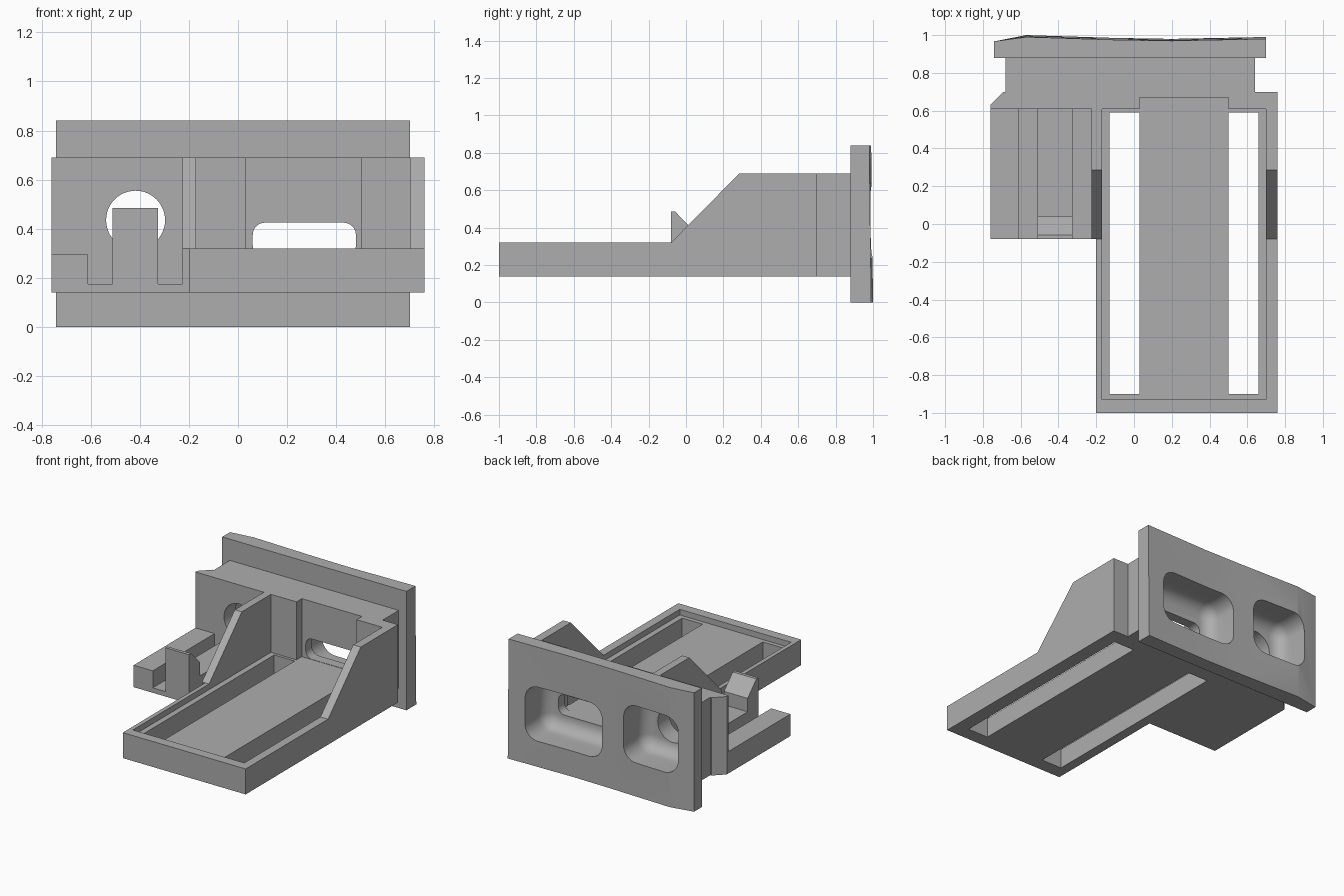
import bpy
import bmesh
import math

cube = bpy.data.objects.get("Cube")
if cube:
    bpy.data.objects.remove(cube, do_unlink=True)

grey = bpy.data.materials.new("plain grey")
grey.use_nodes = True
tone = (0.42, 0.42, 0.42, 1)
grey.diffuse_color = tone
grey.node_tree.nodes["Principled BSDF"].inputs["Base Color"].default_value = tone

# How a profile point plus a depth becomes a position, for each extrusion axis
PLACE = {"x": lambda p, d: (d, p[0], p[1]),
         "y": lambda p, d: (p[0], d, p[1]),
         "z": lambda p, d: (p[0], p[1], d)}


def finish(name, bm):
    bmesh.ops.recalc_face_normals(bm, faces=bm.faces)
    mesh = bpy.data.meshes.new(name)
    bm.to_mesh(mesh)
    bm.free()
    mesh.materials.append(grey)
    obj = bpy.data.objects.new(name, mesh)
    bpy.context.collection.objects.link(obj)
    return obj


def prism(name, axis, points, low, high):
    bm = bmesh.new()
    ends = [[bm.verts.new(PLACE[axis](p, d)) for p in points] for d in (low, high)]
    for ring in ends:
        bm.faces.new(ring)
    for i in range(len(points)):
        j = (i + 1) % len(points)
        bm.faces.new((ends[0][i], ends[0][j], ends[1][j], ends[1][i]))
    return finish(name, bm)


def box(name, x, y, z):
    return prism(name, "z", [(x[0], y[0]), (x[1], y[0]), (x[1], y[1]), (x[0], y[1])], *z)


def rounded_cutter(name, x, y, z, radius, floor_radius=0):
    """Box with rounded sides along y and an optional fillet on its front end."""
    obj = box(name, x, y, z)
    bm = bmesh.new()
    bm.from_mesh(obj.data)
    sides = [e for e in bm.edges if abs(e.verts[0].co.y - e.verts[1].co.y) > 0.01]
    bmesh.ops.bevel(bm, geom=sides, offset=radius, segments=8, profile=0.5, affect="EDGES")
    if floor_radius:
        rim = [e for e in bm.edges if all(v.co.y < y[0] + 0.001 for v in e.verts)]
        bmesh.ops.bevel(bm, geom=rim, offset=floor_radius, segments=6, profile=0.5, affect="EDGES")
    bm.to_mesh(obj.data)
    bm.free()
    return obj


def cut(obj, cutters):
    bpy.context.view_layer.objects.active = obj
    for cutter in cutters:
        mod = obj.modifiers.new("cut", "BOOLEAN")
        mod.operation = "DIFFERENCE"
        mod.solver = "EXACT"
        mod.object = cutter
        bpy.ops.object.modifier_apply(modifier=mod.name)


# Back plate with a slightly uneven rear face
plate = prism("back_plate", "z",
              [(-0.74, 0.88), (0.70, 0.88), (0.70, 0.99), (0.2, 0.98),
               (-0.1, 0.985), (-0.57, 1.0), (-0.74, 0.967)], 0, 0.84)
for v in plate.data.vertices:
    if v.co.z > 0.8 and v.co.y > 0.97:
        v.co.y -= 0.01

# Upright block with a front notch
block = prism("upright_block", "z",
              [(-0.76, 0.61), (-0.76, 0.63), (-0.69, 0.70), (-0.68, 0.70),
               (-0.68, 0.88), (0.64, 0.88), (0.64, 0.70), (0.76, 0.70),
               (0.76, 0.61), (0.50, 0.61), (0.50, 0.67), (0.03, 0.67),
               (0.03, 0.61)], 0.14, 0.69)

# Rear pockets, window and round hole
pockets = [rounded_cutter("wide_pocket_cutter", (-0.03, 0.57), (0.74, 1.1), (0.18, 0.56), 0.10, 0.09),
           rounded_cutter("narrow_pocket_cutter", (-0.63, -0.20), (0.74, 1.1), (0.235, 0.635), 0.10, 0.09)]
window = rounded_cutter("window_cutter", (0.06, 0.48), (0.5, 0.85), (0.282, 0.425), 0.05)
ring = [(-0.417 + 0.12 * math.cos(math.tau * i / 48), 0.435 + 0.12 * math.sin(math.tau * i / 48))
        for i in range(48)]
hole = prism("hole_cutter", "y", ring, 0.5, 0.85)
cut(plate, pockets)
cut(block, pockets + [window, hole])

# Tray with a shallow recess and two through slots
tray = box("tray", (-0.20, 0.76), (-1, 0.61), (0.14, 0.32))
recess = box("recess_cutter", (-0.17, 0.70), (-0.93, 0.7), (0.28, 0.5))
slots = [box("slot_cutter", x, (-0.90, 0.59), (0, 0.5)) for x in ((-0.13, 0.03), (0.50, 0.66))]
cut(tray, [recess] + slots)
tray_end = box("tray_floor_end", (0.03, 0.50), (0.61, 0.67), (0.14, 0.28))

# Sloping side walls
slope = [(-0.08, 0.14), (0.61, 0.14), (0.61, 0.69), (0.285, 0.69), (-0.08, 0.32)]
walls = [prism(name, "x", slope, *x) for name, x in
         (("right_side_wall", (-0.225, -0.17)), ("left_side_wall", (0.70, 0.76)))]

# Side bracket with outer rail and centre tongue
bracket = prism("side_bracket", "y",
                [(-0.76, 0.14), (-0.2, 0.14), (-0.2, 0.175), (-0.325, 0.175),
                 (-0.325, 0.29), (-0.51, 0.29), (-0.51, 0.175), (-0.61, 0.175),
                 (-0.61, 0.295), (-0.76, 0.295)], -0.08, 0.61)
latch = prism("latch", "x",
              [(-0.08, 0.28), (0.04, 0.28), (0.04, 0.385), (-0.057, 0.485), (-0.08, 0.485)],
              -0.51, -0.325)

for helper in pockets + [window, hole, recess] + slots:
    bpy.data.objects.remove(helper, do_unlink=True)

# Smooth the rounded pockets, keep edges sharp
bpy.ops.object.select_all(action="DESELECT")
for obj in (plate, block):
    obj.select_set(True)
bpy.context.view_layer.objects.active = block
bpy.ops.object.shade_smooth_by_angle(angle=math.radians(30))
